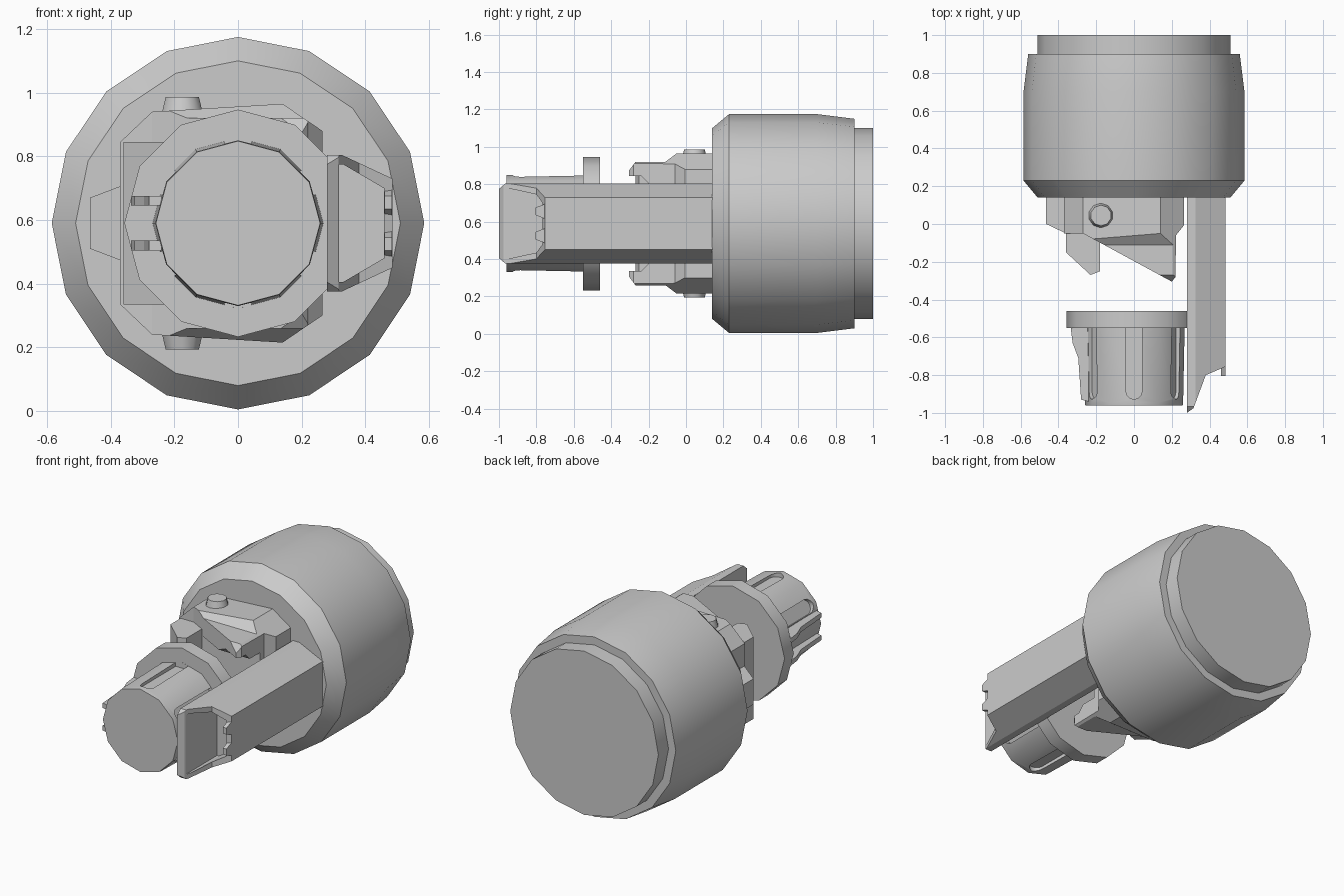
import bpy, bmesh, math
from mathutils import Matrix, Vector

if "Cube" in bpy.data.objects:
    bpy.data.objects.remove(bpy.data.objects["Cube"])

CZ = 0.59  # height of the main axis


def make(name, bm):
    bmesh.ops.recalc_face_normals(bm, faces=bm.faces)
    me = bpy.data.meshes.new(name)
    bm.to_mesh(me)
    bm.free()
    ob = bpy.data.objects.new(name, me)
    bpy.context.collection.objects.link(ob)
    return ob


def prism(name, pts, axis, a, b):
    """Extrude a 2D outline along an axis from a to b."""
    place = {'x': lambda u, v, t: (t, u, v),
             'y': lambda u, v, t: (u, t, v),
             'z': lambda u, v, t: (u, v, t)}[axis]
    bm = bmesh.new()
    lo = [bm.verts.new(place(u, v, a)) for u, v in pts]
    hi = [bm.verts.new(place(u, v, b)) for u, v in pts]
    bm.faces.new(lo)
    bm.faces.new(hi)
    for i in range(len(pts)):
        j = (i + 1) % len(pts)
        bm.faces.new((lo[i], lo[j], hi[j], hi[i]))
    return make(name, bm)


def lathe(name, profile, n):
    """Revolve (y, radius) points about the main axis."""
    bm = bmesh.new()
    rings = [[bm.verts.new((r * math.sin(2 * math.pi * k / n), y,
                            CZ + r * math.cos(2 * math.pi * k / n))) for k in range(n)]
             for y, r in profile]
    for p, q in zip(rings, rings[1:]):
        for k in range(n):
            m = (k + 1) % n
            bm.faces.new((p[k], p[m], q[m], q[k]))
    bm.faces.new(rings[0])
    bm.faces.new(rings[-1])
    return make(name, bm)


def boolean(ob, other, op):
    mod = ob.modifiers.new("cut", 'BOOLEAN')
    mod.operation, mod.object, mod.solver = op, other, 'EXACT'
    bpy.context.view_layer.objects.active = ob
    bpy.ops.object.modifier_apply(modifier=mod.name)
    bpy.data.objects.remove(other)


def smooth(ob, deg):
    bpy.ops.object.select_all(action='DESELECT')
    ob.select_set(True)
    bpy.context.view_layer.objects.active = ob
    bpy.ops.object.shade_smooth_by_angle(angle=math.radians(deg))


def flip(pts):
    """Complete an upper outline with its mirror image below the axis."""
    return pts + [(u, 2 * CZ - v) for u, v in reversed(pts)]


# Large drum with stepped rear cap
drum = lathe("drum", [(0.14, 0.51), (0.23, 0.585), (0.70, 0.585), (0.90, 0.56),
                      (0.90, 0.51), (1.0, 0.51)], 16)
smooth(drum, 32)

# Knob with flange and six round-ended grooves
knob = lathe("knob", [(-0.46, 0.357), (-0.55, 0.357), (-0.55, 0.268), (-0.945, 0.26),
                      (-0.96, 0.258)], 12)
for k in range(6):
    arc = [(0.043 * math.cos(t), -0.885 - 0.043 * math.sin(t))
           for t in (math.pi * i / 6 for i in range(7))]
    slot = prism("slot_cutter", arc + [(-0.043, -0.551), (0.043, -0.551)], 'z', 0.232, 0.32)
    slot.data.transform(Matrix.Translation((0, 0, CZ)) @ Matrix.Rotation(k * math.pi / 3, 4, 'Y'))
    boolean(knob, slot, 'DIFFERENCE')
smooth(knob, 32)

# Two thin ribs on the left of the knob
rib = [(-0.24, -0.55), (-0.335, -0.55), (-0.325, -0.63), (-0.295, -0.71), (-0.28, -0.93),
       (-0.24, -0.94)]
for i, s in enumerate((-1, 1)):
    prism(f"knob_rib_{i + 1}", rib, 'z', CZ + s * 0.07 - 0.015, CZ + s * 0.07 + 0.015)

# Long arm: chamfered bar, stepped tip, hollow end
arm = prism("arm", flip([(0.28, 0.805), (0.325, 0.805), (0.485, 0.73)]), 'y', -1.1, 0.16)
tip = [(0.2, 0.3), (0.2, -1.0), (0.28, -1.0), (0.315, -0.975), (0.38, -0.80),
       (0.485, -0.755), (0.6, -0.755), (0.6, 0.3)]
boolean(arm, prism("tip_shape", tip, 'z', 0, 1.2), 'INTERSECT')
side = flip([(0.3, 0.9), (-0.93, 0.9), (-0.965, 0.805), (-1.0, 0.775)])
boolean(arm, prism("corner_shape", side, 'x', 0, 1), 'INTERSECT')
hollow = flip([(0.318, 0.775), (0.33, 0.775), (0.458, 0.70)])
boolean(arm, prism("hollow_cutter", hollow, 'y', -1.2, -0.66), 'DIFFERENCE')
for i, s in enumerate((-1, 1)):
    z = CZ + s * 0.065
    prism(f"arm_tooth_{i + 1}", [(-0.74, z - 0.045), (-0.805, z - 0.02), (-0.805, z + 0.02),
                                 (-0.74, z + 0.045)], 'x', 0.46, 0.484)

# Middle block: front outline, plan and side profile intersected
outline = flip([(-0.37, 0.845), (-0.27, 0.94), (0.14, 0.965), (0.265, 0.88)])
block = prism("middle_block", outline, 'y', -0.4, 0.16)
plan = [(-0.45, 0.3), (-0.45, -0.05), (-0.27, -0.05), (0.2, -0.305), (0.22, -0.28),
        (0.222, -0.06), (0.31, 0.05), (0.31, 0.3)]
boolean(block, prism("plan_shape", plan, 'z', 0, 1.2), 'INTERSECT')
profile = flip([(0.3, 1.1), (0.0, 0.985), (-0.05, 0.965), (-0.11, 0.92), (-0.27, 0.92),
                (-0.315, 0.86), (-0.315, 0.845), (-0.24, 0.845), (-0.2, 0.805), (-0.1, 0.805)])
boolean(block, prism("profile_shape", profile, 'x', -1, 1), 'INTERSECT')
smooth(block, 25)

# Left prong and side lug
prism("left_prong", [(-0.36, -0.03), (-0.36, -0.15), (-0.23, -0.27), (-0.18, -0.25),
                     (-0.18, -0.03)], 'z', CZ - 0.255, CZ + 0.255)
lug = prism("side_lug", flip([(-0.465, 0.67), (-0.36, 0.71), (-0.325, 0.71)]), 'y', -0.2, 0.16)
boolean(lug, prism("lug_shape", [(-0.6, 0.3), (-0.6, 0.0), (-0.465, 0.0), (-0.36, -0.05),
                                 (-0.2, -0.05), (-0.2, 0.3)], 'z', 0, 1.2), 'INTERSECT')

# Round pins above and below the block
for name, s in (("top_pin", 1), ("bottom_pin", -1)):
    bm = bmesh.new()
    bmesh.ops.create_cone(bm, cap_ends=True, segments=10, radius1=0.07, radius2=0.055, depth=0.06)
    rot = Matrix.Rotation(0 if s > 0 else math.pi, 4, 'X')
    bm.transform(Matrix.Translation((-0.175, 0.045, CZ + s * 0.366)) @ rot)
    smooth(make(name, bm), 40)
